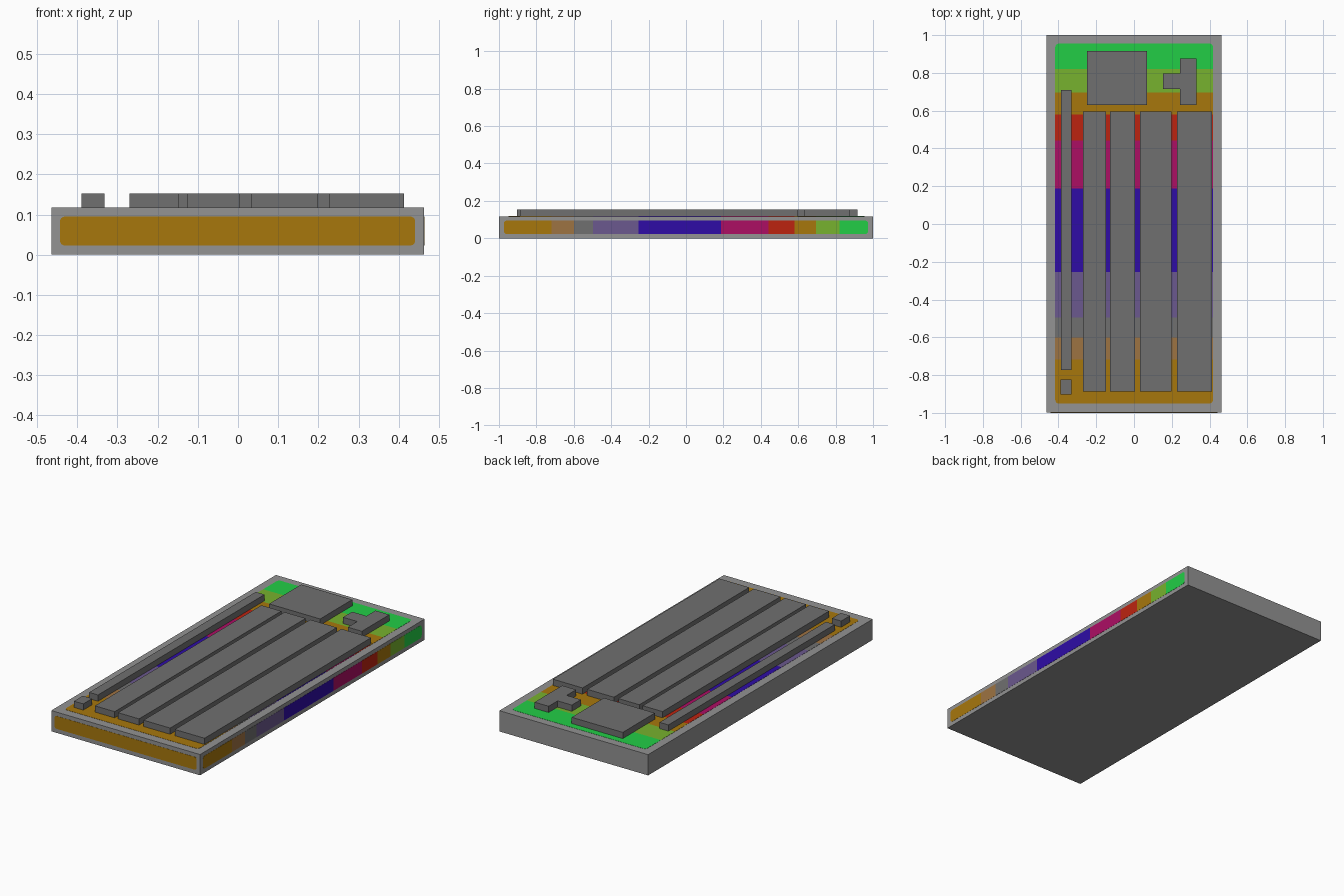
import bpy, bmesh, math
from mathutils import Vector

if "Cube" in bpy.data.objects:
    bpy.data.objects.remove(bpy.data.objects["Cube"])


def material(name, rgb):
    # sRGB 0-255 converted to linear
    lin = [(c / 255 / 12.92) if c <= 10 else ((c / 255 + 0.055) / 1.055) ** 2.4 for c in rgb]
    m = bpy.data.materials.new(name)
    m.diffuse_color = (*lin, 1)
    m.use_nodes = True
    m.node_tree.nodes["Principled BSDF"].inputs["Base Color"].default_value = m.diffuse_color
    return m


FRAME = material("light grey", (147, 147, 147))
DARK = material("dark grey", (112, 112, 112))
AMBER = material("amber", (167, 119, 12))
TAN = material("tan", (158, 115, 66))
PURPLE = material("dusty purple", (107, 88, 142))
BLUE = material("deep blue", (46, 12, 166))
MAGENTA = material("magenta", (172, 14, 100))
RED = material("red", (188, 36, 16))
OLIVE = material("yellow green", (119, 178, 46))
GREEN = material("green", (34, 206, 70))

# Colour bands along y: (upper limit, material)
BANDS = [(-0.718, AMBER), (-0.60, TAN), (-0.496, DARK), (-0.255, PURPLE), (0.188, BLUE),
         (0.441, MAGENTA), (0.579, RED), (0.695, AMBER), (0.82, OLIVE), (2.0, GREEN)]
PALETTE = [AMBER, TAN, DARK, PURPLE, BLUE, MAGENTA, RED, OLIVE, GREEN]


def prism(name, outline, thickness, mat=None):
    """Extrude a closed 3D outline by a vector; no material means banded by y."""
    bm = bmesh.new()
    face = bm.faces.new([bm.verts.new(p) for p in outline])
    ext = bmesh.ops.extrude_face_region(bm, geom=[face], use_keep_orig=True)
    bmesh.ops.translate(bm, vec=Vector(thickness),
                        verts=[v for v in ext["geom"] if isinstance(v, bmesh.types.BMVert)])
    bmesh.ops.recalc_face_normals(bm, faces=bm.faces[:])
    me = bpy.data.meshes.new(name)
    if mat:
        me.materials.append(mat)
    else:
        for limit, _ in BANDS[:-1]:
            bmesh.ops.bisect_plane(bm, geom=bm.verts[:] + bm.edges[:] + bm.faces[:],
                                   plane_co=(0, limit, 0), plane_no=(0, 1, 0))
        for m in PALETTE:
            me.materials.append(m)
        for f in bm.faces:
            y = f.calc_center_median().y
            f.material_index = PALETTE.index(next(m for limit, m in BANDS if y < limit))
    bm.to_mesh(me)
    bm.free()
    ob = bpy.data.objects.new(name, me)
    bpy.context.collection.objects.link(ob)
    return ob


def rect(x0, x1, y0, y1):
    return [(x0, y0), (x1, y0), (x1, y1), (x0, y1)]


def rounded(x0, x1, y0, y1, r, n=4):
    pts = []
    for i, (cx, cy) in enumerate(rect(x0 + r, x1 - r, y0 + r, y1 - r)):
        for k in range(n + 1):
            a = math.pi + (i + k / n) * math.pi / 2
            pts.append((cx + r * math.cos(a), cy + r * math.sin(a)))
    return pts


TOP, RAISED, T = 0.117, 0.036, 0.001

# Base slab
prism("base_slab", [(x, y, 0) for x, y in rect(-0.464, 0.463, -0.999, 1.0)], (0, 0, TOP), FRAME)

# Thin coloured panels on the top, right and front
prism("top_colour_panel", [(x, y, TOP) for x, y in rounded(-0.417, 0.418, -0.95, 0.955, 0.018)], (0, 0, T))
prism("right_colour_panel", [(0.463, y, z) for y, z in rounded(-0.973, 0.973, 0.023, 0.095, 0.015)], (T, 0, 0))
prism("front_colour_panel", [(x, -0.999, z) for x, z in rounded(-0.443, 0.441, 0.023, 0.095, 0.012)],
      (0, -T, 0), AMBER)


# Raised blocks
def block(name, outline):
    prism(name, [(x, y, TOP) for x, y in outline], (0, 0, RAISED), DARK)


for i, (x0, x1) in enumerate([(-0.27, -0.147), (-0.126, 0.005), (0.033, 0.199), (0.228, 0.413)], 1):
    block(f"long_plank_{i}", rect(x0, x1, -0.888, 0.595))
block("narrow_bar", rect(-0.387, -0.332, -0.772, 0.71))
block("small_block", rect(-0.39, -0.332, -0.903, -0.824))
block("square_block", rect(-0.248, 0.07, 0.631, 0.917))
block("tee_block", [(0.243, 0.631), (0.33, 0.631), (0.33, 0.876), (0.243, 0.876),
                    (0.243, 0.796), (0.154, 0.796), (0.154, 0.715), (0.243, 0.715)])
